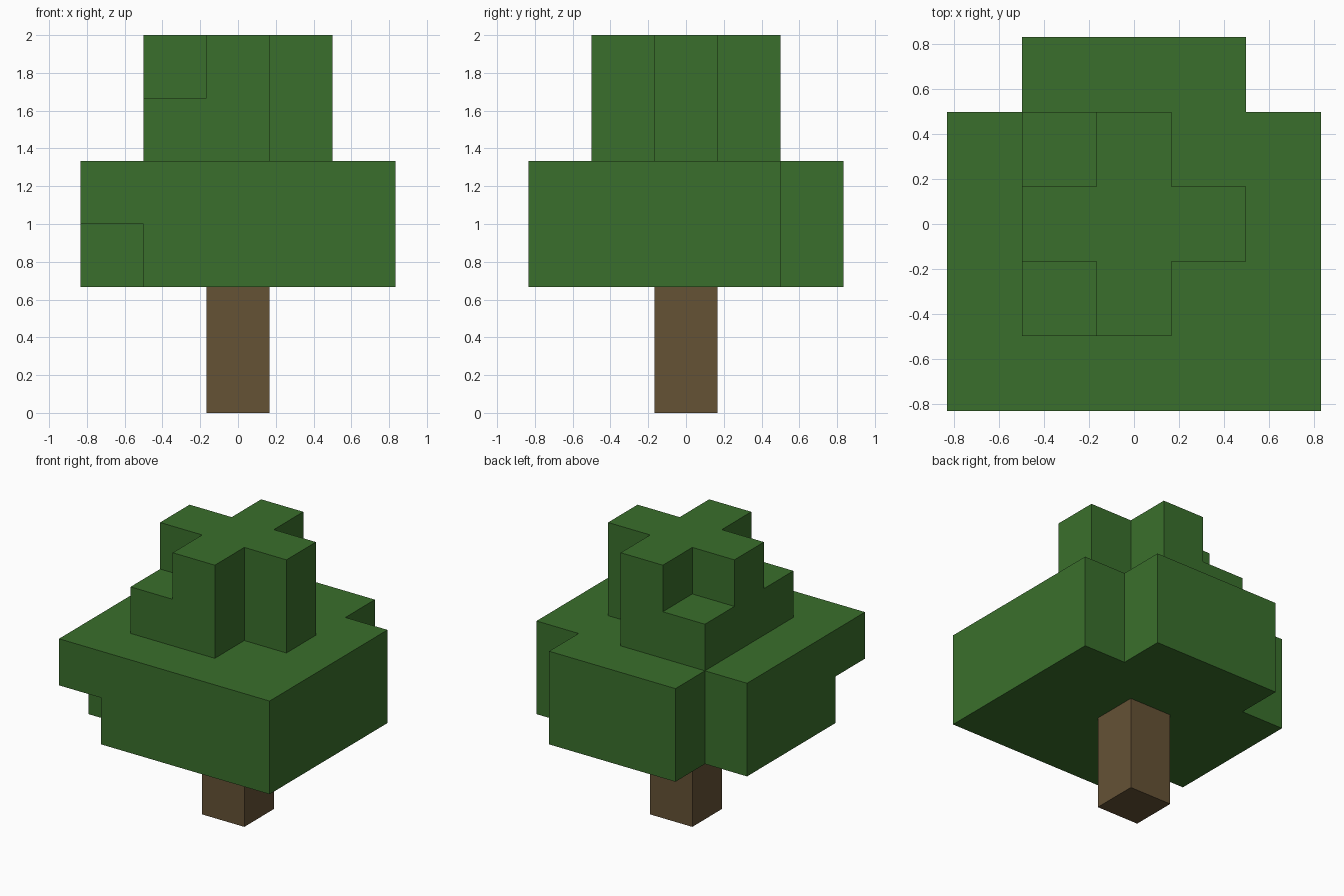
import bpy
import bmesh
from math import radians
from mathutils import Vector

cube = bpy.data.objects.get("Cube")
if cube:
    bpy.data.objects.remove(cube, do_unlink=True)

UNIT = 1 / 3  # edge length of one block


def make_material(name, rgb):
    mat = bpy.data.materials.new(name)
    mat.use_nodes = True
    color = (*rgb, 1)
    mat.diffuse_color = color
    mat.node_tree.nodes["Principled BSDF"].inputs["Base Color"].default_value = color
    return mat


def blocks(reach, layers, missing=()):
    """Square stack of blocks, without the listed ones."""
    span = range(-reach, reach + 1)
    return {(x, y, z) for x in span for y in span for z in layers} - set(missing)


def corner(x, y, *layers):
    return [(x, y, z) for z in layers]


def build_part(name, cells, solid, mat):
    """Mesh the outer skin of the cells, skipping faces hidden by other blocks."""
    bm = bmesh.new()
    for cell in sorted(cells):
        centre = Vector(cell) + Vector((0, 0, 0.5))
        for axis in range(3):
            for sign in (-1, 1):
                n = Vector((0, 0, 0))
                n[axis] = sign
                if tuple(int(c) for c in Vector(cell) + n) in solid:
                    continue
                u = Vector((0, 0, 0))
                u[(axis + 1) % 3] = 0.5
                v = n.cross(u)
                mid = centre + n / 2
                quad = (mid - u - v, mid + u - v, mid + u + v, mid - u + v)
                bm.faces.new([bm.verts.new(p * UNIT) for p in quad])
    bmesh.ops.remove_doubles(bm, verts=bm.verts, dist=0.001)
    bmesh.ops.dissolve_limit(bm, angle_limit=radians(1), verts=bm.verts, edges=bm.edges)
    mesh = bpy.data.meshes.new(name)
    bm.to_mesh(mesh)
    bm.free()
    mesh.materials.append(mat)
    obj = bpy.data.objects.new(name, mesh)
    bpy.context.collection.objects.link(obj)


leaf_green = make_material("leaf green", (0.042, 0.159, 0.025))
bark_brown = make_material("bark brown", (0.130, 0.084, 0.036))

# Trunk: a single column of blocks
trunk = blocks(0, (0, 1))

# Lower crown: wide slab, back corners open, one front corner cut underneath
lower_crown = blocks(2, (2, 3), corner(2, 2, 2, 3) + corner(-2, 2, 2, 3)
                     + corner(-2, -2, 2))

# Upper crown: cross shape with two low corners on the right side
upper_crown = blocks(1, (4, 5), corner(1, 1, 4, 5) + corner(1, -1, 4, 5)
                     + corner(-1, 1, 5) + corner(-1, -1, 5))

solid = trunk | lower_crown | upper_crown
build_part("trunk", trunk, solid, bark_brown)
build_part("lower_crown", lower_crown, solid, leaf_green)
build_part("upper_crown", upper_crown, solid, leaf_green)
